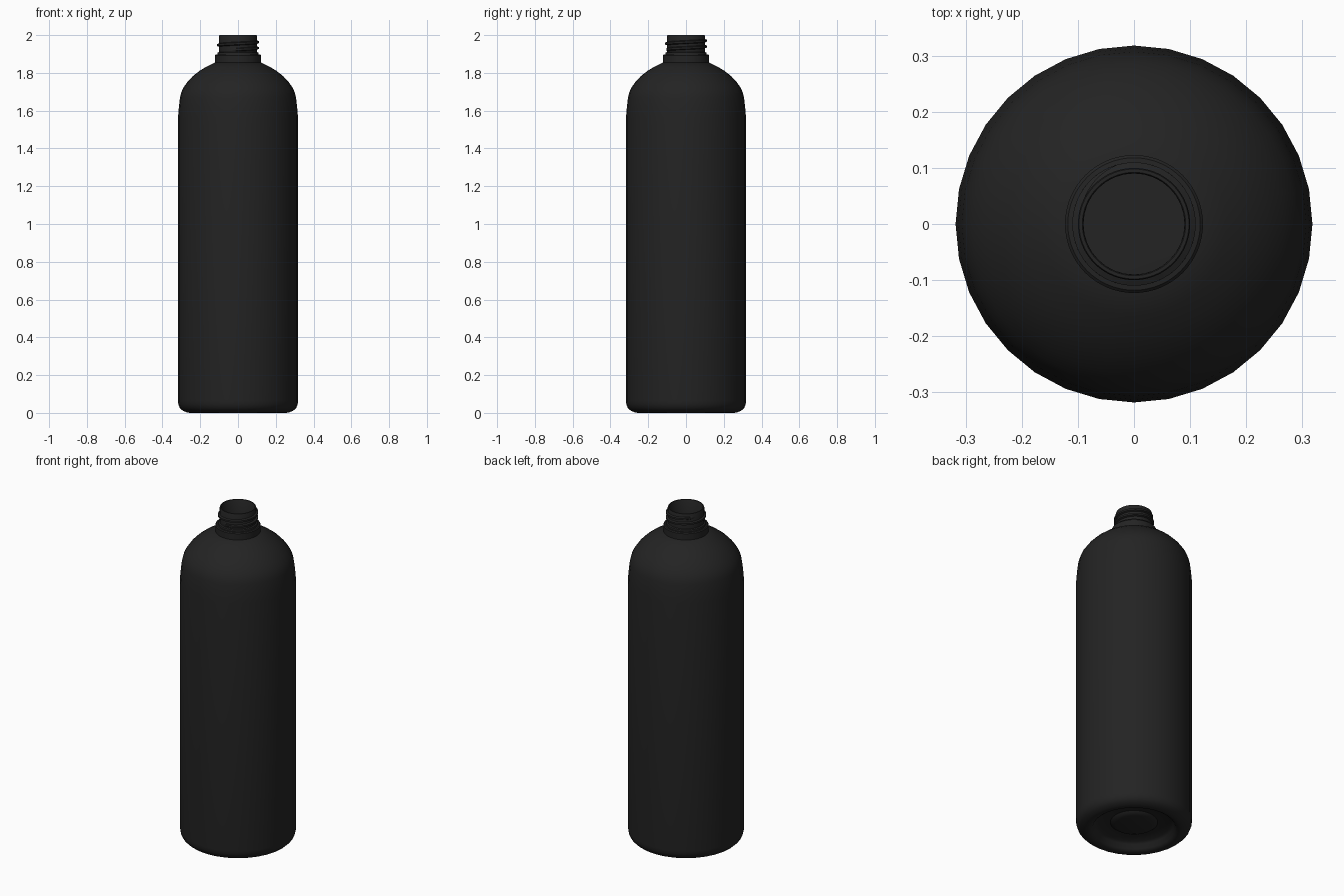
import bpy, bmesh, math

if "Cube" in bpy.data.objects:
    bpy.data.objects.remove(bpy.data.objects["Cube"])

black = bpy.data.materials.new("black_plastic")
black.diffuse_color = (0.017, 0.017, 0.017, 1)
black.use_nodes = True
black.node_tree.nodes["Principled BSDF"].inputs["Base Color"].default_value = black.diffuse_color


def finish(bm, name, angle=35):
    bmesh.ops.recalc_face_normals(bm, faces=bm.faces)
    mesh = bpy.data.meshes.new(name)
    bm.to_mesh(mesh)
    bm.free()
    mesh.materials.append(black)
    obj = bpy.data.objects.new(name, mesh)
    bpy.context.collection.objects.link(obj)
    bpy.ops.object.select_all(action='DESELECT')
    obj.select_set(True)
    bpy.context.view_layer.objects.active = obj
    bpy.ops.object.shade_smooth_by_angle(angle=math.radians(angle))
    return obj


def lathe(name, profile, sides, closed=False):
    """Revolve (radius, height) points about z."""
    bm = bmesh.new()
    rings = []
    for r, z in profile:
        if r == 0:
            rings.append([bm.verts.new((0, 0, z))] * sides)
        else:
            rings.append([bm.verts.new((r * math.cos(2 * math.pi * i / sides),
                                        r * math.sin(2 * math.pi * i / sides), z))
                          for i in range(sides)])
    pairs = list(zip(rings, rings[1:]))
    if closed:
        pairs.append((rings[-1], rings[0]))
    for a, b in pairs:
        for i in range(sides):
            j = (i + 1) % sides
            bm.faces.new(dict.fromkeys((a[i], a[j], b[j], b[i])))
    return finish(bm, name)


# Body: stepped base recess, rounded foot, straight wall, domed shoulder,
# then the thin inner wall back down to the floor
outer = [(0, 0.035), (0.10, 0.035), (0.12, 0.042), (0.13, 0.05), (0.20, 0.045),
         (0.215, 0.035), (0.228, 0.012), (0.24, 0.004), (0.255, 0), (0.272, 0.003),
         (0.293, 0.012), (0.308, 0.026), (0.316, 0.046), (0.318, 0.065),
         (0.318, 1.56), (0.313, 1.62), (0.307, 1.67), (0.301, 1.695),
         (0.289, 1.722), (0.268, 1.752), (0.238, 1.784), (0.202, 1.812),
         (0.165, 1.834), (0.122, 1.855)]
inner = [(0.09, 1.855), (0.15, 1.825), (0.20, 1.799), (0.25, 1.757), (0.288, 1.70),
         (0.306, 1.56), (0.306, 0.065), (0.285, 0.028), (0.24, 0.018),
         (0.22, 0.045), (0.13, 0.06), (0, 0.045)]
lathe("bottle_body", outer + inner, 32)

# Neck: collar, tube and open mouth
lathe("neck", [(0.123, 1.85), (0.123, 1.892), (0.118, 1.897), (0.110, 1.898),
               (0.108, 1.907), (0.100, 1.91), (0.100, 1.996), (0.098, 2.0),
               (0.092, 2.0), (0.090, 1.997), (0.090, 1.85)], 64, closed=True)

# Screw thread: helical ridge with tapered ends
bm = bmesh.new()
turns, steps, start, pitch = 1.75, 98, 1.922, 0.031
rows = []
for k in range(steps + 1):
    t = k / steps
    a = 2 * math.pi * turns * t - math.pi / 2 - 0.4
    z = start + pitch * turns * t
    fade = min(1, t * 12, (1 - t) * 12)
    crest = 0.099 + 0.011 * fade
    section = [(0.098, -0.010), (crest, -0.005), (crest, 0.005), (0.098, 0.010)]
    rows.append([bm.verts.new((r * math.cos(a), r * math.sin(a), z + h))
                 for r, h in section])
for p, q in zip(rows, rows[1:]):
    for i in range(4):
        j = (i + 1) % 4
        bm.faces.new((p[i], p[j], q[j], q[i]))
bm.faces.new(rows[0])
bm.faces.new(rows[-1])
finish(bm, "screw_thread")
